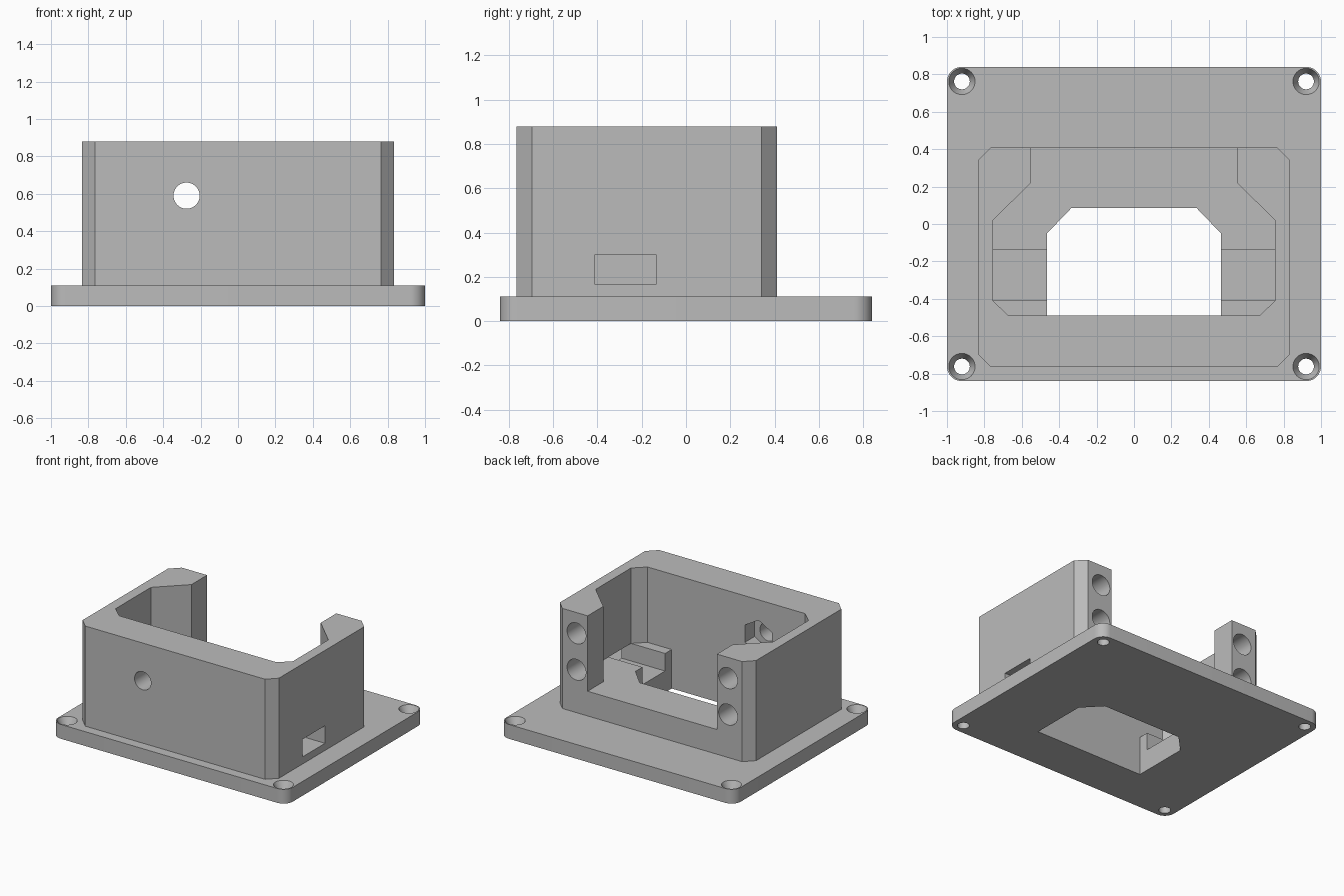
import bpy, math
from mathutils import Matrix, Vector
import bmesh

old = bpy.data.objects.get("Cube")
if old:
    bpy.data.objects.remove(old, do_unlink=True)

grey = bpy.data.materials.new("plain grey")
grey.use_nodes = True
colour = (0.5, 0.5, 0.5, 1)
grey.diffuse_color = colour
grey.node_tree.nodes["Principled BSDF"].inputs["Base Color"].default_value = colour


def add_object(name, bm):
    bmesh.ops.recalc_face_normals(bm, faces=bm.faces)
    mesh = bpy.data.meshes.new(name)
    bm.to_mesh(mesh)
    bm.free()
    mesh.materials.append(grey)
    obj = bpy.data.objects.new(name, mesh)
    bpy.context.collection.objects.link(obj)
    return obj


def prism(name, outline, z0, z1):
    bm = bmesh.new()
    face = bm.faces.new([bm.verts.new((x, y, z0)) for x, y in outline])
    grown = bmesh.ops.extrude_face_region(bm, geom=[face])["geom"]
    verts = [g for g in grown if isinstance(g, bmesh.types.BMVert)]
    bmesh.ops.translate(bm, verts=verts, vec=(0, 0, z1 - z0))
    return add_object(name, bm)


def block(name, x0, x1, y0, y1, z0, z1):
    return prism(name, [(x0, y0), (x1, y0), (x1, y1), (x0, y1)], z0, z1)


def rod(name, start, end, r0, r1=None, sides=48, spin=0.0):
    start, end = Vector(start), Vector(end)
    axis = end - start
    bm = bmesh.new()
    turn = axis.to_track_quat("Z", "Y").to_matrix().to_4x4()
    bmesh.ops.create_cone(
        bm, cap_ends=True, segments=sides, radius1=r0,
        radius2=r0 if r1 is None else r1, depth=axis.length,
        matrix=Matrix.Translation((start + end) / 2) @ turn @ Matrix.Rotation(spin, 4, "Z"))
    return add_object(name, bm)


def mirrored(half):
    """Close a right-hand outline with its mirror image."""
    return half + [(-x, y) for x, y in reversed(half)]


def cut(target, cutters):
    bpy.context.view_layer.objects.active = target
    for cutter in cutters:
        mod = target.modifiers.new("cut", "BOOLEAN")
        mod.operation = "DIFFERENCE"
        mod.solver = "EXACT"
        mod.object = cutter
        bpy.ops.object.modifier_apply(modifier=mod.name)


def smooth(obj):
    bpy.ops.object.select_all(action="DESELECT")
    obj.select_set(True)
    bpy.context.view_layer.objects.active = obj
    bpy.ops.object.shade_smooth_by_angle(angle=math.radians(25))


# Base plate with rounded corners
W, D, R, T = 1.0, 0.84, 0.08, 0.11
rounded = []
for i, (sx, sy) in enumerate([(1, 1), (-1, 1), (-1, -1), (1, -1)]):
    for k in range(13):
        a = math.radians(90 * i + 7.5 * k)
        rounded.append((sx * (W - R) + R * math.cos(a), sy * (D - R) + R * math.sin(a)))
base_plate = prism("base_plate", rounded, 0, T)

# Countersunk corner screw holes
screw_cutters = []
for x in (-0.92, 0.92):
    for y in (-0.762, 0.762):
        screw_cutters.append(rod("screw_hole_cutter", (x, y, -0.1), (x, y, 0.2), 0.042))
        screw_cutters.append(rod("countersink_cutter", (x, y, 0.05), (x, y, T + 0.01), 0.042, 0.075))

# Housing with chamfered corners
housing = prism("housing", mirrored(
    [(0.765, -0.765), (0.835, -0.695), (0.835, 0.34), (0.765, 0.41)]), T, 0.88)

# Open-backed cavity, floor opening and cross channel
FLOOR, CHANNEL = 0.3, 0.165
cavity = prism("cavity_cutter", mirrored(
    [(0.67, -0.49), (0.755, -0.41), (0.755, 0.02), (0.55, 0.22), (0.55, 0.6)]), FLOOR, 1.0)
opening = prism("opening_cutter", mirrored(
    [(0.465, -0.49), (0.465, -0.05), (0.335, 0.085)]), -0.1, 0.4)
channel = block("channel_cutter", -0.755, 0.755, -0.41, -0.135, CHANNEL, 0.4)
side_slot = block("side_slot_cutter", 0.7, 0.9, -0.41, -0.135, CHANNEL, FLOOR)

# Front screw hole with a hexagonal nut pocket behind it
front_hole = rod("front_hole_cutter", (-0.275, -0.9, 0.59), (-0.275, -0.4, 0.59), 0.07)
nut_pocket = rod("nut_pocket_cutter", (-0.275, -0.605, 0.59), (-0.275, -0.4, 0.59),
                 0.133, sides=6)
xs = [v.co.x for v in nut_pocket.data.vertices]
if max(xs) - min(xs) > 0.25:  # keep two flats upright
    nut_pocket.data.transform(
        Matrix.Translation((-0.275, 0, 0.59)) @ Matrix.Rotation(math.pi / 6, 4, "Y")
        @ Matrix.Translation((0.275, 0, -0.59)))

# Blind holes in the back posts
post_holes = [rod("post_hole_cutter", (x, 0.23, z), (x, 0.5, z), 0.08)
              for x in (-0.645, 0.645) for z in (0.44, 0.72)]

cut(base_plate, screw_cutters + [opening])
housing_cutters = [cavity, opening, channel, side_slot, front_hole, nut_pocket] + post_holes
cut(housing, housing_cutters)
for obj in (base_plate, housing):
    smooth(obj)
for cutter in set(screw_cutters + housing_cutters):
    bpy.data.objects.remove(cutter, do_unlink=True)
